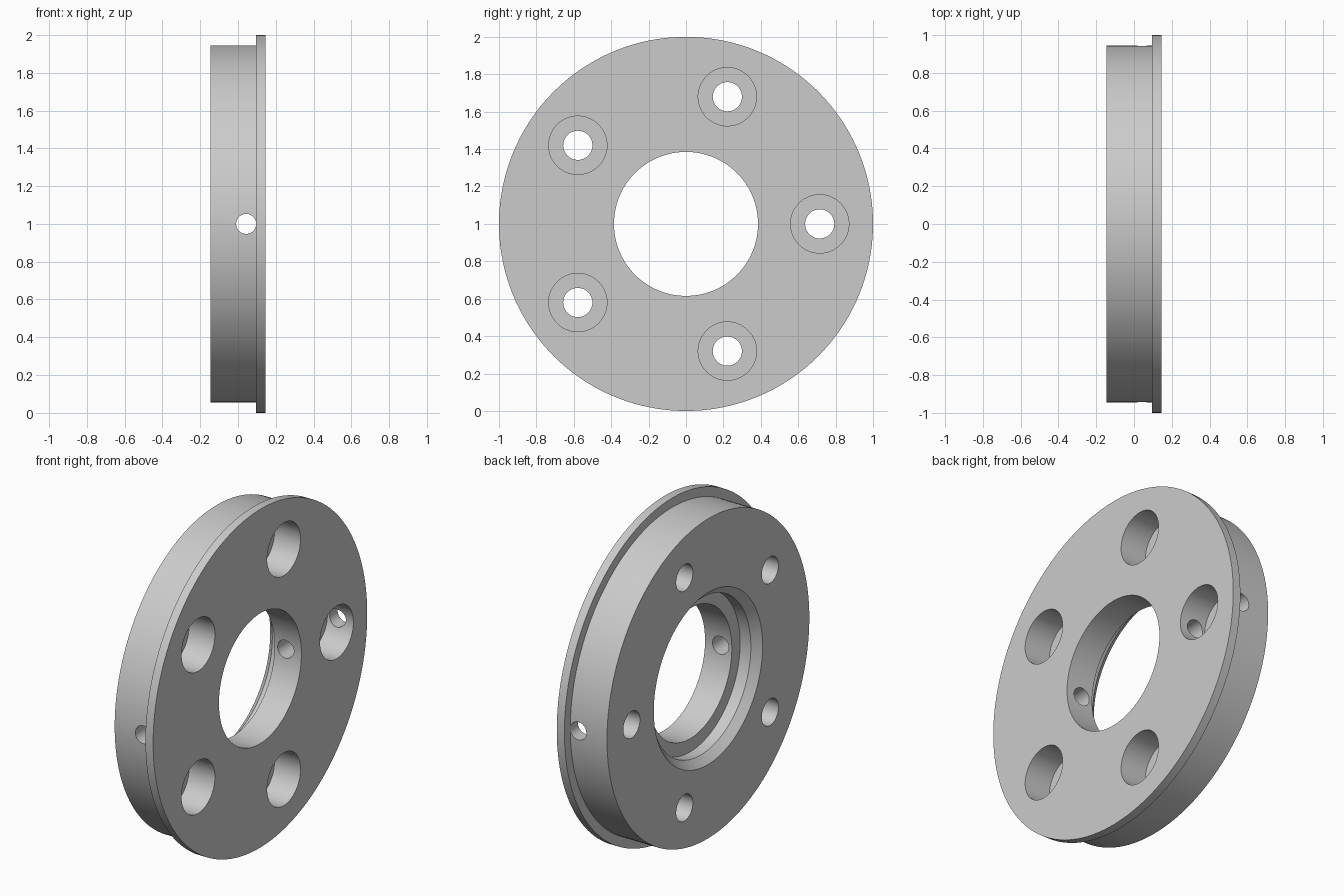
import bpy
import bmesh
from math import pi, cos, sin, radians
from mathutils import Matrix, Vector

if "Cube" in bpy.data.objects:
    bpy.data.objects.remove(bpy.data.objects["Cube"], do_unlink=True)

metal = bpy.data.materials.new("light grey metal")
metal.use_nodes = True
GREY = (0.6, 0.6, 0.6, 1)
metal.diffuse_color = GREY
metal.node_tree.nodes["Principled BSDF"].inputs["Base Color"].default_value = GREY


def make_object(name, bm):
    bmesh.ops.recalc_face_normals(bm, faces=bm.faces)
    mesh = bpy.data.meshes.new(name)
    bm.to_mesh(mesh)
    bm.free()
    mesh.materials.append(metal)
    obj = bpy.data.objects.new(name, mesh)
    bpy.context.collection.objects.link(obj)
    return obj


def lathe(name, profile, steps=160):
    """Revolve a closed (x, radius) profile about the x axis at z = 1."""
    bm = bmesh.new()
    rings = []
    for i in range(steps):
        a = 2 * pi * i / steps
        rings.append([bm.verts.new((x, r * cos(a), 1 + r * sin(a))) for x, r in profile])
    n = len(profile)
    for i, ring in enumerate(rings):
        nxt = rings[(i + 1) % steps]
        for j in range(n):
            k = (j + 1) % n
            bm.faces.new((ring[j], ring[k], nxt[k], nxt[j]))
    return make_object(name, bm)


def drill(name, start, end, radius, steps=48):
    """Cylinder between two points, used as a hidden cutter."""
    start, end = Vector(start), Vector(end)
    axis = end - start
    bm = bmesh.new()
    turn = axis.to_track_quat("Z", "Y").to_matrix().to_4x4()
    bmesh.ops.create_cone(bm, cap_ends=True, segments=steps, radius1=radius, radius2=radius,
                          depth=axis.length,
                          matrix=Matrix.Translation((start + end) / 2) @ turn)
    obj = make_object(name, bm)
    obj.hide_render = True
    return obj


# Flanged ring: bore, front flange, outer body, chamfered rear recess
BACK, STEP, FRONT = -0.145, 0.095, 0.145
ring = lathe("flanged_ring", [
    (FRONT, 0.385), (FRONT, 1.0), (STEP, 1.0), (STEP, 0.945), (BACK, 0.945),
    (BACK, 0.508), (BACK + 0.045, 0.463), (BACK + 0.115, 0.463), (BACK + 0.115, 0.385)])

# Five counterbored bolt holes
cutters = []
for i in range(5):
    a = radians(72 * i)
    y, z = 0.715 * cos(a), 1 + 0.715 * sin(a)
    cutters.append(drill(f"bolt_hole_cutter_{i}", (-0.3, y, z), (0.3, y, z), 0.078))
    cutters.append(drill(f"counterbore_cutter_{i}", (FRONT - 0.17, y, z), (0.3, y, z), 0.156, 64))

# Cross hole through both sides of the ring
cutters.append(drill("cross_hole_cutter", (0.043, -1.2, 1), (0.043, 1.2, 1), 0.053))

for c in cutters:
    mod = ring.modifiers.new(c.name, "BOOLEAN")
    mod.operation = "DIFFERENCE"
    mod.solver = "EXACT"
    mod.object = c

# Bake the cuts, then remove the cutters
bpy.context.view_layer.update()
cut = bpy.data.meshes.new_from_object(ring.evaluated_get(bpy.context.evaluated_depsgraph_get()))
ring.modifiers.clear()
ring.data = cut
for c in cutters:
    bpy.data.objects.remove(c, do_unlink=True)

bpy.ops.object.select_all(action="DESELECT")
ring.select_set(True)
bpy.context.view_layer.objects.active = ring
bpy.ops.object.shade_smooth_by_angle(angle=radians(30))
